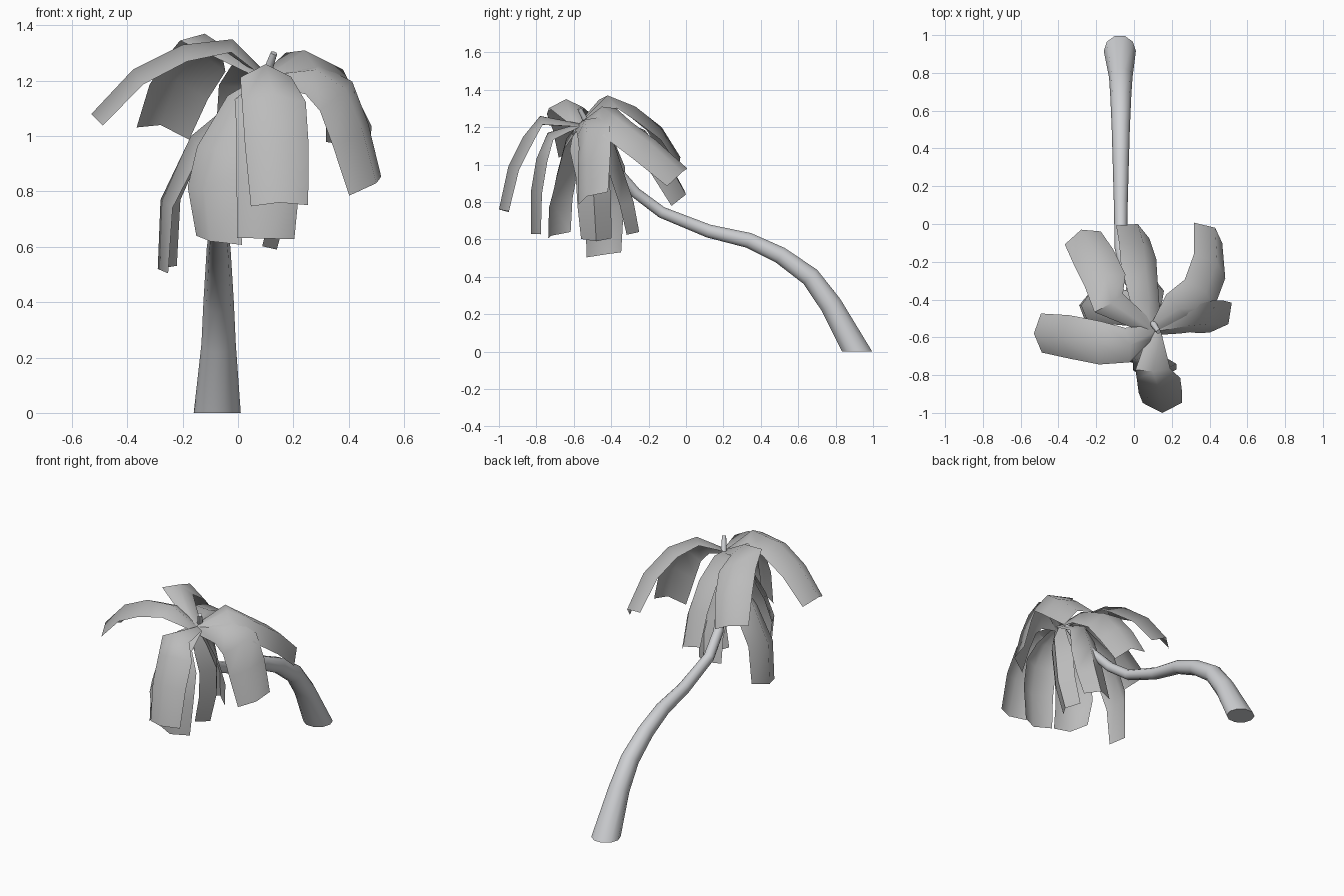
import bpy
import bmesh
from math import radians, sin, cos, tau
from mathutils import Vector

default_cube = bpy.data.objects.get("Cube")
if default_cube:
    bpy.data.objects.remove(default_cube, do_unlink=True)


def make_material(name, colour):
    material = bpy.data.materials.new(name)
    material.use_nodes = True
    material.diffuse_color = colour
    shader = next(n for n in material.node_tree.nodes if n.type == "BSDF_PRINCIPLED")
    shader.inputs["Base Color"].default_value = colour
    return material


leaf_grey = make_material("leaf grey", (0.5, 0.5, 0.5, 1))
bark_grey = make_material("bark grey", (0.62, 0.63, 0.65, 1))


def tangent_at(points, i):
    """Direction of a path at one of its points."""
    before = points[max(i - 1, 0)]
    after = points[min(i + 1, len(points) - 1)]
    return (after - before).normalized()


def loft(name, rows, material, closed=False):
    """Skin a list of point rows with quads; closed rows also get end caps."""
    bm = bmesh.new()
    verts = [[bm.verts.new(p) for p in row] for row in rows]
    count = len(rows[0])
    for low, high in zip(verts, verts[1:]):
        for k in range(count if closed else count - 1):
            n = (k + 1) % count
            bm.faces.new((low[k], low[n], high[n], high[k]))
    if closed:
        bm.faces.new(verts[0][::-1])
        bm.faces.new(verts[-1])
    bmesh.ops.recalc_face_normals(bm, faces=bm.faces)
    mesh = bpy.data.meshes.new(name)
    bm.to_mesh(mesh)
    bm.free()
    obj = bpy.data.objects.new(name, mesh)
    bpy.context.collection.objects.link(obj)
    mesh.materials.append(material)
    bpy.ops.object.select_all(action="DESELECT")
    obj.select_set(True)
    bpy.context.view_layer.objects.active = obj
    bpy.ops.object.shade_smooth_by_angle(angle=radians(60))
    return obj


# Leaning trunk: a tapering tube whose bottom ring lies flat on the ground
trunk_path = [Vector(p) for p in (
    (-.075, .915, 0), (-.07, .775, .25), (-.07, .665, .4), (-.07, .505, .515),
    (-.07, .335, .595), (-.07, .12, .645), (-.07, -.13, .745),
    (-.04, -.27, .85), (.01, -.37, .97), (.07, -.48, 1.13), (.13, -.57, 1.3))]
trunk_radii = (.085, .062, .055, .048, .043, .037, .032, .03, .027, .024, .012)
SIDES = 10
rings = []
for i, (centre, radius) in enumerate(zip(trunk_path, trunk_radii)):
    along = tangent_at(trunk_path, i) if i else Vector((0, 0, 1))
    across = Vector((1, 0, 0))
    across = (across - along * across.dot(along)).normalized()
    up = along.cross(across)
    rings.append([centre + radius * (across * cos(tau * k / SIDES) + up * sin(tau * k / SIDES))
                  for k in range(SIDES)])
loft("trunk", rings, bark_grey, closed=True)

# Fronds: drooping strips with a raised centre ridge, all growing from the crown
crown = Vector((.11, -.57, 1.22))


def frond(name, yaw, roll, *ridge, width=.23, arch=.06):
    """yaw is the outward heading, roll lifts the left edge above the right."""
    points = [crown] + [Vector(p) for p in ridge]
    side_aim = Vector((-sin(radians(yaw)), cos(radians(yaw)), roll)).normalized()
    rows = []
    for i, point in enumerate(points):
        along = tangent_at(points, i)
        side = (side_aim - along * side_aim.dot(along) * .5).normalized()
        normal = along.cross(side).normalized()
        scale = (.3, .8, 1, 1, .9)[i]
        half = side * width * scale / 2
        drop = normal * arch * scale
        rows.append([point + half - drop, point, point - half - drop])
    loft(name, rows, leaf_grey)


frond("upper_back_right_frond", 112, .27,
      (-.12, -.42, 1.37), (-.15, -.27, 1.31), (-.22, -.13, 1.2), (-.28, -.03, 1.04))
frond("upper_right_frond", 184, 0,
      (-.02, -.64, 1.35), (-.2, -.63, 1.33), (-.38, -.6, 1.24), (-.53, -.58, 1.08))
frond("upper_back_left_frond", 50, .4,
      (.24, -.45, 1.31), (.38, -.36, 1.24), (.44, -.2, 1.12), (.43, -.02, .96))
frond("back_frond", 70, .5,
      (.08, -.4, 1.25), (.06, -.22, 1.17), (.05, -.1, 1.02), (.02, 0, .84))
frond("left_frond", -34, .55,
      (.28, -.54, 1.24), (.39, -.53, 1.17), (.45, -.53, 1.02), (.5, -.53, .83))
frond("front_frond", 270, 0,
      (.1, -.78, 1.26), (.13, -.87, 1.15), (.14, -.95, .99), (.15, -1, .76))

# Lower fronds hang close around the trunk
frond("lower_right_frond", 170, -.3,
      (0, -.47, 1.14), (-.17, -.43, 1), (-.28, -.43, .77), (-.29, -.43, .52), width=.21)
frond("lower_front_right_frond", 235, -.4,
      (.02, -.64, 1.14), (-.08, -.69, .95), (-.12, -.72, .8), (-.1, -.72, .62))
frond("lower_front_frond", 270, 0,
      (.08, -.74, 1.17), (.11, -.8, 1.03), (.11, -.83, .85), (.1, -.83, .63))
frond("lower_back_frond", 80, 0,
      (.06, -.4, 1.16), (.06, -.34, .98), (.07, -.28, .8), (.05, -.25, .64), width=.2)
frond("lower_left_frond", 0, 0,
      (.17, -.55, 1.1), (.2, -.5, .95), (.19, -.49, .77), (.14, -.48, .59), width=.18)
